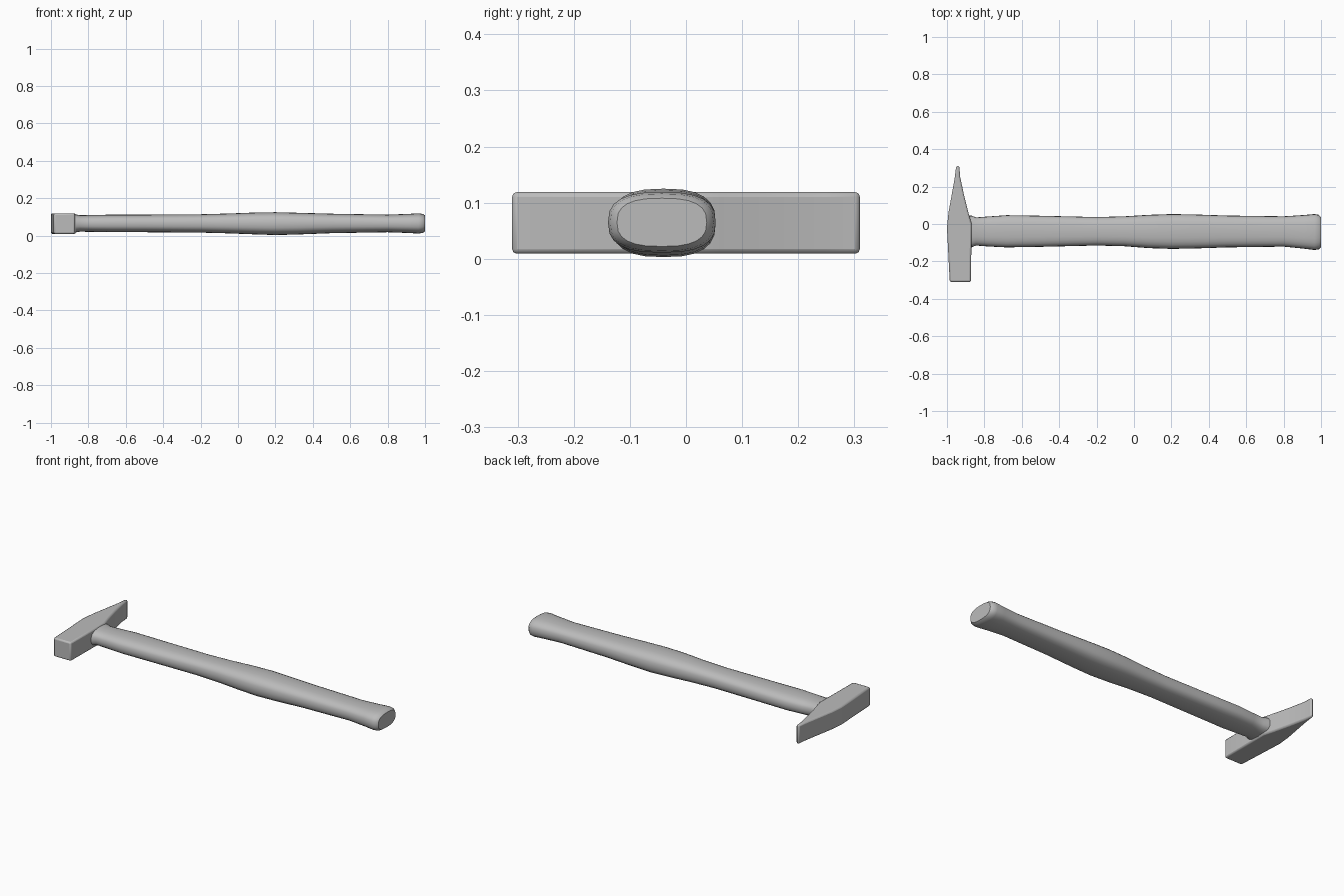
import bpy, bmesh, math

cube = bpy.data.objects.get("Cube")
if cube:
    bpy.data.objects.remove(cube, do_unlink=True)

grey = bpy.data.materials.new("plain grey")
grey.use_nodes = True
GREY = (0.5, 0.5, 0.5, 1)
grey.diffuse_color = GREY
grey.node_tree.nodes["Principled BSDF"].inputs["Base Color"].default_value = GREY


def add_object(name, bm, angle):
    bmesh.ops.recalc_face_normals(bm, faces=bm.faces)
    mesh = bpy.data.meshes.new(name)
    bm.to_mesh(mesh)
    bm.free()
    mesh.materials.append(grey)
    ob = bpy.data.objects.new(name, mesh)
    bpy.context.collection.objects.link(ob)
    bpy.ops.object.select_all(action="DESELECT")
    ob.select_set(True)
    bpy.context.view_layer.objects.active = ob
    bpy.ops.object.shade_smooth_by_angle(angle=math.radians(angle))
    return ob


# Hammer head: outline extruded upward, square face in front, wedge behind
outline = [(-0.985, -0.31), (-0.872, -0.31), (-0.868, 0.0), (-0.885, 0.06),
           (-0.91, 0.16), (-0.929, 0.25), (-0.934, 0.31), (-0.951, 0.31),
           (-0.958, 0.25), (-0.974, 0.16), (-0.992, 0.06), (-1.0, -0.02)]
bm = bmesh.new()
base = bm.faces.new([bm.verts.new((x, y, 0.009)) for x, y in outline])
raised = bmesh.ops.extrude_face_region(bm, geom=[base])["geom"]
top_verts = [v for v in raised if isinstance(v, bmesh.types.BMVert)]
bmesh.ops.translate(bm, verts=top_verts, vec=(0, 0, 0.11))
head = add_object("hammer_head", bm, 35)
bevel = head.modifiers.new("worn edges", "BEVEL")
bevel.width = 0.012
bevel.segments = 2
bevel.limit_method = "ANGLE"
bevel.angle_limit = math.radians(40)

# Handle: rounded sections lofted along x
# (x, y centre, half width, z centre, half height)
stations = [(-0.93, -0.04, 0.085, 0.065, 0.048),
            (-0.868, -0.04, 0.085, 0.065, 0.048),
            (-0.845, -0.04, 0.075, 0.065, 0.044),
            (-0.78, -0.04, 0.08, 0.065, 0.045),
            (-0.68, -0.039, 0.086, 0.065, 0.047),
            (-0.5, -0.039, 0.083, 0.065, 0.047),
            (-0.2, -0.039, 0.076, 0.065, 0.049),
            (-0.05, -0.039, 0.08, 0.065, 0.053),
            (0.08, -0.04, 0.089, 0.065, 0.058),
            (0.2, -0.04, 0.093, 0.064, 0.061),
            (0.32, -0.04, 0.091, 0.064, 0.058),
            (0.5, -0.04, 0.085, 0.065, 0.052),
            (0.8, -0.04, 0.081, 0.065, 0.047),
            (0.91, -0.042, 0.09, 0.065, 0.051),
            (0.965, -0.043, 0.096, 0.065, 0.054),
            (0.988, -0.043, 0.092, 0.065, 0.051),
            (1.0, -0.043, 0.08, 0.065, 0.043)]
SIDES = 24


def rounded(t):
    return math.copysign(abs(t) ** 0.75, t)


bm = bmesh.new()
rings = []
for x, yc, half_w, zc, half_h in stations:
    ring = []
    for i in range(SIDES):
        a = math.tau * i / SIDES
        ring.append(bm.verts.new((x, yc + half_w * rounded(math.cos(a)),
                                  zc + half_h * rounded(math.sin(a)))))
    rings.append(ring)
for r0, r1 in zip(rings, rings[1:]):
    for i in range(SIDES):
        j = (i + 1) % SIDES
        bm.faces.new((r0[i], r0[j], r1[j], r1[i]))
bm.faces.new(rings[0])
bm.faces.new(rings[-1])
add_object("handle", bm, 40)
